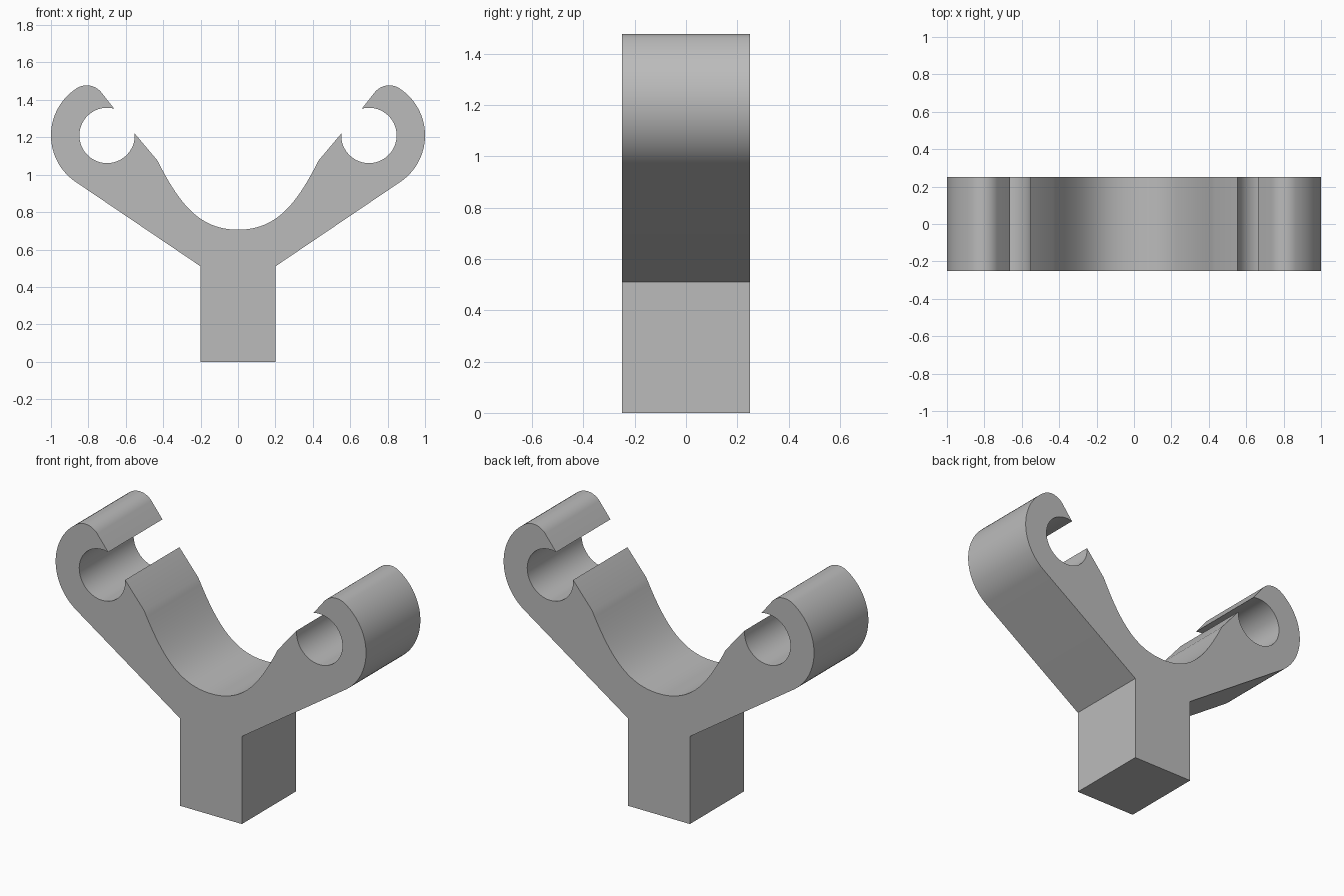
import bpy
import bmesh
from math import cos, sin, radians
from mathutils import Vector
from mathutils.geometry import interpolate_bezier

cube = bpy.data.objects.get("Cube")
if cube:
    bpy.data.objects.remove(cube, do_unlink=True)

DEPTH = 0.5
RING = (0.7, 1.21)


def arc(center, radius, start, end, steps):
    """Points along an arc, angles in degrees."""
    angles = [radians(start + (end - start) * i / steps) for i in range(steps + 1)]
    return [(center[0] + radius * cos(a), center[1] + radius * sin(a)) for a in angles]


# Half of the outline, from the foot of the post round to the saddle
half = [(0.2, 0.0), (0.2, 0.51)]
half += arc(RING, 0.3, -55, 57, 28)                       # outer side of the clip
tip = (RING[0] + 0.2 * cos(radians(57)), RING[1] + 0.2 * sin(radians(57)))
half += arc(tip, 0.1, 57, 140, 14)[1:]                    # rounded lip
half += arc(RING, 0.148, 105, -184, 56)                   # open bore
saddle = interpolate_bezier(Vector((0.43, 1.075)), Vector((0.31, 0.835)),
                            Vector((0.2, 0.706)), Vector((0.0, 0.706)), 24)
half += [(p.x, p.y) for p in saddle]

# Mirror to the other side, without doubling the saddle's middle point
outline = half + [(-x, z) for x, z in reversed(half[:-1])]

# Extrude the outline front to back
bm = bmesh.new()
front = bm.faces.new([bm.verts.new((x, -DEPTH / 2, z)) for x, z in outline])
result = bmesh.ops.extrude_face_region(bm, geom=[front], use_keep_orig=True)
moved = [g for g in result["geom"] if isinstance(g, bmesh.types.BMVert)]
bmesh.ops.translate(bm, verts=moved, vec=(0, DEPTH, 0))
bmesh.ops.recalc_face_normals(bm, faces=bm.faces)
mesh = bpy.data.meshes.new("forked_clip_bracket")
bm.to_mesh(mesh)
bm.free()
bracket = bpy.data.objects.new("forked_clip_bracket", mesh)
bpy.context.collection.objects.link(bracket)

# Plain grey
grey = bpy.data.materials.new("plain_grey")
grey.use_nodes = True
colour = (0.5, 0.5, 0.5, 1.0)
grey.diffuse_color = colour
grey.node_tree.nodes["Principled BSDF"].inputs["Base Color"].default_value = colour
mesh.materials.append(grey)

# Smooth curves, sharp edges
bpy.ops.object.select_all(action="DESELECT")
bracket.select_set(True)
bpy.context.view_layer.objects.active = bracket
bpy.ops.object.shade_smooth_by_angle(angle=radians(25))
